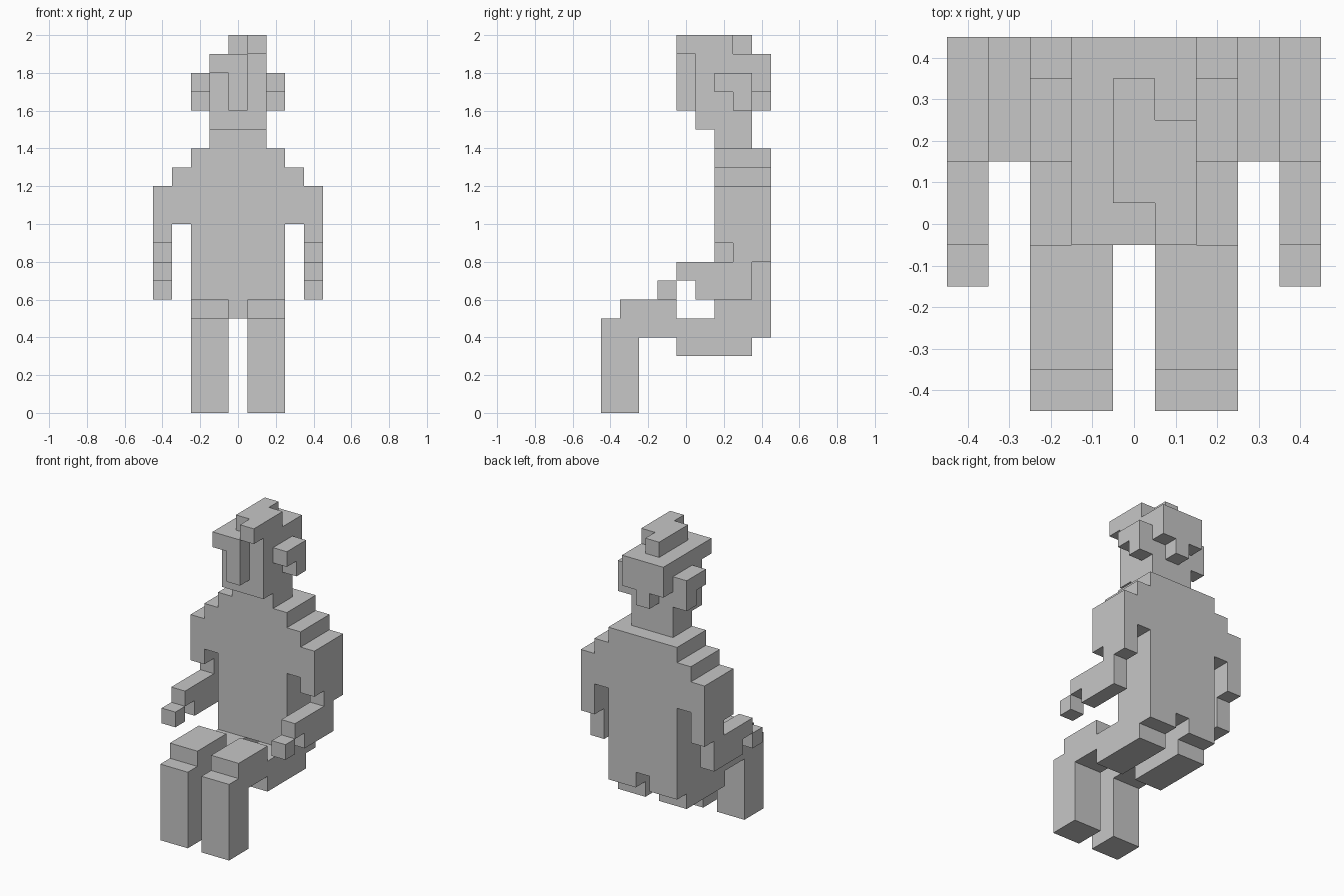
import bpy, bmesh
from mathutils import Vector

if "Cube" in bpy.data.objects:
    bpy.data.objects.remove(bpy.data.objects["Cube"])

stone = bpy.data.materials.new("plain light grey")
stone.diffuse_color = (0.57, 0.57, 0.57, 1)
stone.use_nodes = True
stone.node_tree.nodes["Principled BSDF"].inputs["Base Color"].default_value = stone.diffuse_color


def extrude(name, axis, pts, lo, hi):
    """Extrude a flat outline along an axis. x: pts are (y,z); y: (x,z); z: (x,y)."""
    place = {"x": lambda a, b, t: Vector((t, a, b)),
             "y": lambda a, b, t: Vector((a, t, b)),
             "z": lambda a, b, t: Vector((a, b, t))}[axis]
    bm = bmesh.new()
    face = bm.faces.new([bm.verts.new(place(a, b, lo)) for a, b in pts])
    res = bmesh.ops.extrude_face_region(bm, geom=[face])
    top = [v for v in res["geom"] if isinstance(v, bmesh.types.BMVert)]
    bmesh.ops.translate(bm, verts=top, vec=place(0, 0, hi - lo))
    bmesh.ops.recalc_face_normals(bm, faces=bm.faces)
    mesh = bpy.data.meshes.new(name)
    bm.to_mesh(mesh)
    bm.free()
    mesh.materials.append(stone)
    obj = bpy.data.objects.new(name, mesh)
    bpy.context.collection.objects.link(obj)
    return obj


def pair(name, pts, lo, hi):
    """Left and right copies of a side outline."""
    extrude("right_" + name, "x", pts, lo, hi)
    extrude("left_" + name, "x", pts, -hi, -lo)


# Torso with stepped shoulders and a notch under the seat
half = [(.05, .5), (.05, .4), (.25, .4), (.25, 1.0), (.35, 1.0), (.35, .9),
        (.45, .9), (.45, 1.2), (.35, 1.2), (.35, 1.3), (.25, 1.3), (.25, 1.4)]
extrude("torso", "y", half + [(-x, z) for x, z in reversed(half)], .15, .45)

# Bent legs: shin, knee and thigh
pair("leg", [(-.45, 0), (-.25, 0), (-.25, .4), (-.05, .4), (-.05, .3), (.35, .3),
             (.35, .4), (.15, .4), (.15, .5), (-.05, .5), (-.05, .6),
             (-.35, .6), (-.35, .5), (-.45, .5)], .05, .25)

# Forearms with elbow, and hands
pair("forearm", [(.05, .6), (.35, .6), (.35, .8), (.45, .8), (.45, .9), (.25, .9),
                 (.25, .8), (-.05, .8), (-.05, .7), (.05, .7)], .35, .45)
pair("hand", [(-.15, .6), (-.05, .6), (-.05, .7), (-.15, .7)], .35, .45)

# Head and neck
extrude("head", "x", [(.15, 1.4), (.35, 1.4), (.35, 1.9), (.05, 1.9),
                      (.05, 1.5), (.15, 1.5)], -.15, .15)

# Ears
pair("ear", [(.25, 1.6), (.35, 1.6), (.35, 1.8), (.15, 1.8), (.15, 1.7),
             (.25, 1.7)], .15, .25)

# Hair: front fringe with hanging lock, back with centre lock, top tuft
extrude("fringe", "y", [(-.05, 1.6), (.05, 1.6), (.05, 1.9), (-.15, 1.9),
                        (-.15, 1.8), (-.05, 1.8)], -.05, .05)
extrude("back_hair", "y", [(-.05, 1.6), (.05, 1.6), (.05, 1.7), (.15, 1.7), (.15, 1.9),
                           (-.15, 1.9), (-.15, 1.7), (-.05, 1.7)], .35, .45)
extrude("top_tuft", "z", [(-.05, .05), (.05, .05), (.05, -.05), (.15, -.05),
                          (.15, .25), (.05, .25), (.05, .35), (-.05, .35)], 1.9, 2.0)
